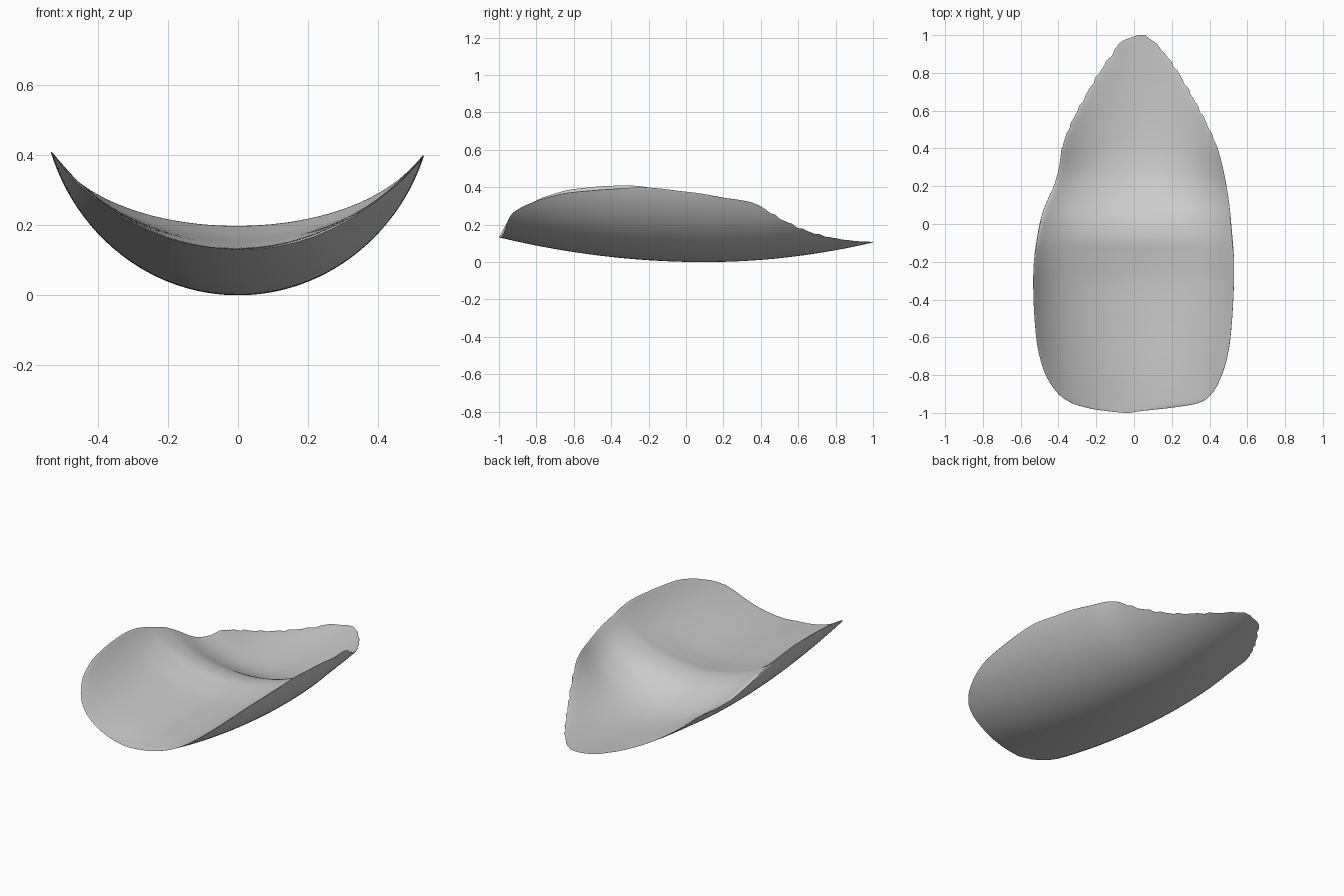
import bpy
import bmesh
import math

cube = bpy.data.objects.get("Cube")
if cube:
    bpy.data.objects.remove(cube, do_unlink=True)

# Plan outline stations: y, right-hand edge x, left-hand edge x
OUTLINE = [(-1, -.05, -.02), (-.99, -.15, .04), (-.975, -.24, .18), (-.95, -.325, .335),
           (-.9, -.4, .41), (-.8, -.467, .465), (-.7, -.5, .495), (-.6, -.518, .511),
           (-.4, -.532, .526), (-.2, -.53, .53), (0, -.5, .515), (.1, -.47, .505),
           (.2, -.425, .49), (.3, -.397, .47), (.4, -.382, .443), (.5, -.347, .4),
           (.6, -.3, .35), (.8, -.185, .235), (.9, -.115, .165), (.97, -.06, .1), (1, .02, .06)]
# Height of the upper surface along the centre line, with the crest near the middle
CREST = [(-1, .132), (-.8, .147), (-.5, .159), (-.3, .169), (-.17, .186), (-.07, .198),
         (.03, .18), (.15, .122), (.27, .082), (.42, .067), (.7, .077), (1, .105)]
# Radius of the trough cross-section
RADIUS = [(-1, .58), (-.6, .568), (-.2, .557), (0, .543), (.2, .522), (.4, .487), (1, .47)]


def sample(table, y, col=1):
    """Smooth interpolation through a table of stations."""
    last = len(table) - 1
    i = max(k for k in range(last) if table[k][0] <= y or k == 0)

    def slope(k):
        a, b = table[max(k - 1, 0)], table[min(k + 1, last)]
        return (b[col] - a[col]) / (b[0] - a[0])

    a, b = table[i], table[i + 1]
    h = b[0] - a[0]
    t = (y - a[0]) / h
    return ((1 + 2 * t) * (1 - t) ** 2 * a[col] + t * (1 - t) ** 2 * h * slope(i)
            + t * t * (3 - 2 * t) * b[col] + t * t * (t - 1) * h * slope(i + 1))


def underside(x, y):
    base = .132 * ((y - .1) / 1.1) ** 2 if y < .1 else .105 * ((y - .1) / .9) ** 2
    r = sample(RADIUS, y)
    return base + r - math.sqrt(max(r * r - x * x, 0))


def ripple(y, u):
    """Slightly ragged rim towards the narrow end."""
    fade = min(max((y - .35) / .2, 0), 1) * abs(u) ** 30
    return fade * (.003 * math.sin(80 * y + u) + .002 * math.sin(131 * y + 2 * u))


ROWS, COLS = 180, 56
bm = bmesh.new()
upper, lower = [], []
for i in range(ROWS + 1):
    s = i / ROWS
    y = .5 * (2 * s - 1) - .5 * math.cos(math.pi * s)
    x0, x1 = sample(OUTLINE, y, 1), sample(OUTLINE, y, 2)
    thick = max(sample(CREST, y) - underside(0, y), 0)
    top_row, low_row = [], []
    for j in range(COLS + 1):
        u = -math.cos(math.pi * j / COLS)
        x = (x0 + x1) / 2 + u * (x1 - x0) / 2 + ripple(y, u)
        z = underside(x, y)
        low = bm.verts.new((x, y, z))
        rim = j in (0, COLS) or i in (0, ROWS)
        low_row.append(low)
        lift = thick * (1 - u * u) ** .6
        top_row.append(low if rim else bm.verts.new((x, y, z + lift)))
    upper.append(top_row)
    lower.append(low_row)

# Skin both surfaces; they share the rim
for i in range(ROWS):
    for j in range(COLS):
        for g, flip in ((upper, False), (lower, True)):
            quad = [g[i][j], g[i][j + 1], g[i + 1][j + 1], g[i + 1][j]]
            bm.faces.new(quad[::-1] if flip else quad)
bm.normal_update()

mesh = bpy.data.meshes.new("shell_scoop")
bm.to_mesh(mesh)
bm.free()
shell = bpy.data.objects.new("shell_scoop", mesh)
bpy.context.collection.objects.link(shell)

# Plain grey material
grey = bpy.data.materials.new("plain_grey")
grey.use_nodes = True
colour = (.6, .6, .6, 1)
grey.diffuse_color = colour
grey.node_tree.nodes["Principled BSDF"].inputs["Base Color"].default_value = colour
mesh.materials.append(grey)

bpy.ops.object.select_all(action='DESELECT')
shell.select_set(True)
bpy.context.view_layer.objects.active = shell
bpy.ops.object.shade_smooth_by_angle(angle=math.radians(40))
